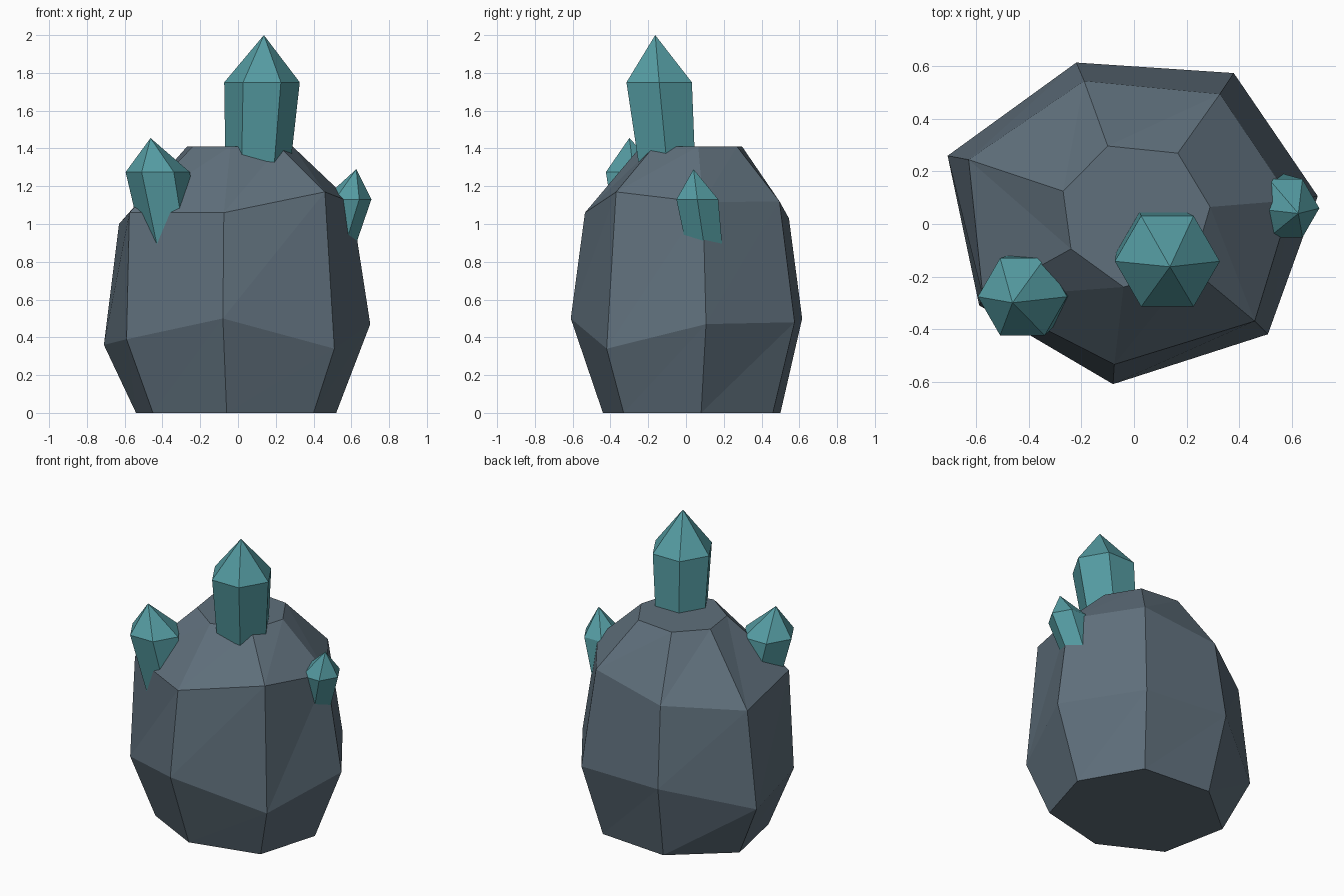
import bpy, bmesh
from math import cos, sin, pi

if "Cube" in bpy.data.objects:
    bpy.data.objects.remove(bpy.data.objects["Cube"])


def material(name, rgb):
    mat = bpy.data.materials.new(name)
    mat.diffuse_color = (*rgb, 1)
    mat.use_nodes = True
    mat.node_tree.nodes["Principled BSDF"].inputs["Base Color"].default_value = mat.diffuse_color
    return mat


def loft(name, rings, mat, apex=None):
    """Skin a stack of counter-clockwise rings with flat triangles, cap the ends."""
    bm = bmesh.new()
    loops = [[bm.verts.new(p) for p in ring] for ring in rings]
    n = len(loops[0])
    for low, up in zip(loops, loops[1:]):
        for i in range(n):
            j = (i + 1) % n
            bm.faces.new((low[i], low[j], up[j]))
            bm.faces.new((low[i], up[j], up[i]))
    bm.faces.new(loops[0][::-1])
    if apex:
        tip = bm.verts.new(apex)
        for i in range(n):
            bm.faces.new((loops[-1][i], loops[-1][(i + 1) % n], tip))
    else:
        bm.faces.new(loops[-1])
    mesh = bpy.data.meshes.new(name)
    bm.to_mesh(mesh)
    bm.free()
    mesh.materials.append(mat)
    obj = bpy.data.objects.new(name, mesh)
    bpy.context.collection.objects.link(obj)
    return obj


def hexagon(centre, radius):
    x, y, z = centre
    return [(x + radius * cos(k * pi / 3), y + radius * sin(k * pi / 3), z)
            for k in range(6)]


def crystal(name, base, base_r, shoulder, shoulder_r, apex):
    loft(name, [hexagon(base, base_r), hexagon(shoulder, shoulder_r)], teal, apex)


stone = material("stone", (0.115, 0.16, 0.20))
teal = material("teal_crystal", (0.09, 0.33, 0.36))

# Seven-sided boulder: ground, belly, shoulder and flat top rings
ground = [(-.54, .20, 0), (-.45, -.24, 0), (-.06, -.44, 0), (.40, -.33, 0),
          (.52, .08, 0), (.30, .46, 0), (-.18, .50, 0)]
belly = [(-.71, .26, .36), (-.59, -.31, .39), (-.08, -.61, .50), (.51, -.42, .34),
         (.70, .106, .47), (.38, .575, .48), (-.22, .615, .50)]
shoulder = [(-.63, .245, 1.0), (-.575, -.28, 1.06), (-.075, -.535, 1.06),
            (.46, -.37, 1.17), (.60, .09, 1.115), (.327, .495, 1.12), (-.19, .545, 1.03)]
top = [(-.27, .125, 1.41), (-.24, -.095, 1.41), (-.04, -.24, 1.41), (.22, -.17, 1.41),
       (.29, .065, 1.41), (.167, .27, 1.41), (-.10, .297, 1.41)]
loft("boulder", [ground, belly, shoulder, top], stone)

# Crystals growing out of the boulder
crystal("top_crystal", (.10, -.09, 1.2), .165, (.127, -.142, 1.75), .20, (.137, -.163, 2.0))
crystal("left_crystal", (-.35, -.23, .87), .15, (-.425, -.277, 1.275), .17, (-.463, -.30, 1.455))
crystal("right_crystal", (.51, .097, .88), .11, (.578, .06, 1.13), .128, (.626, .04, 1.29))
